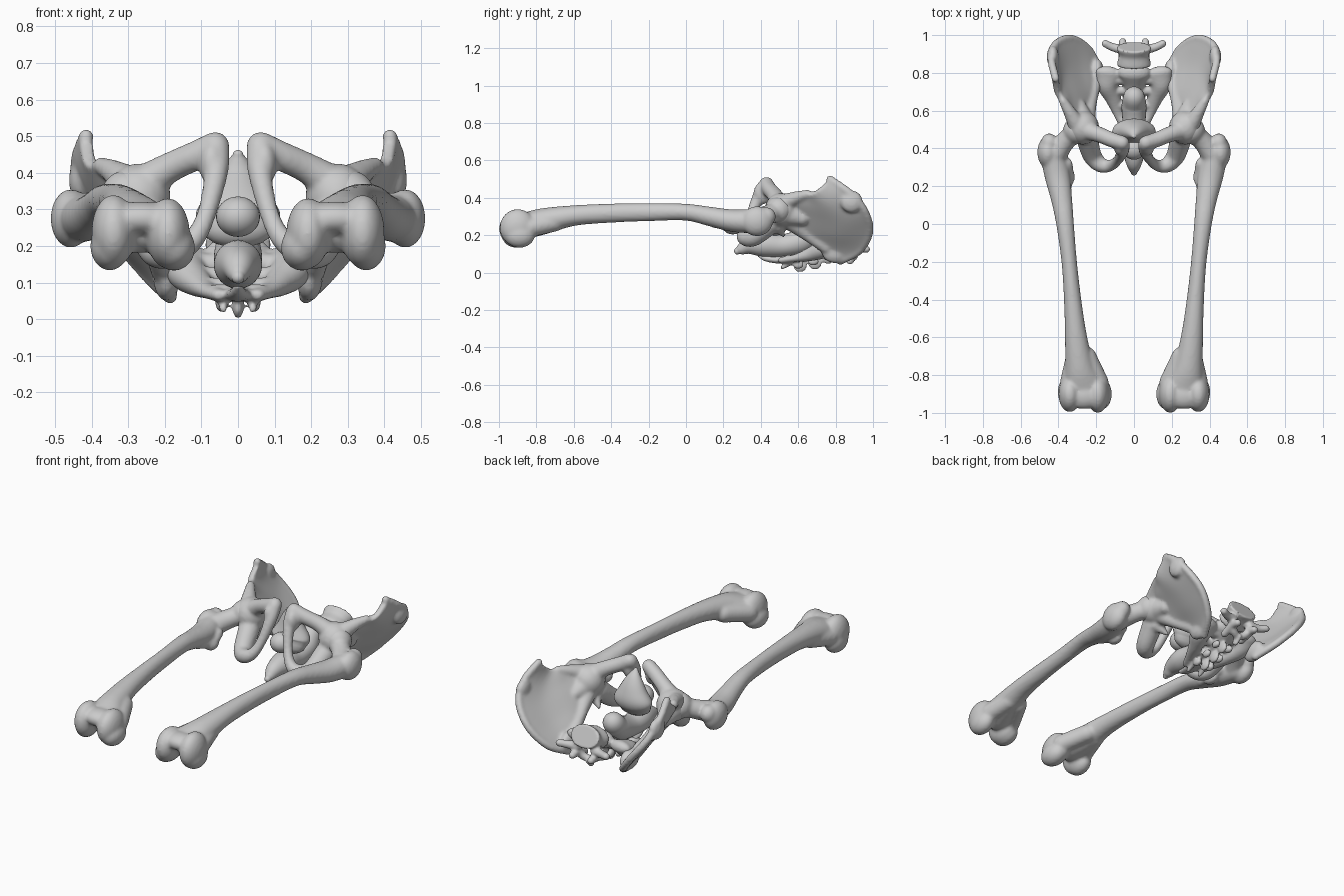
import bpy, bmesh, math
from mathutils import Vector, Matrix


def catmull(pts, n):
    """Smooth interpolation through control points of any dimension."""
    p = [Vector(q) for q in pts]
    p = [p[0] * 2 - p[1]] + p + [p[-1] * 2 - p[-2]]
    out = []
    for i in range(1, len(p) - 2):
        a, b, c, d = p[i - 1:i + 3]
        for k in range(n):
            t = k / n
            out.append((b * 2 + (c - a) * t + (a * 2 - b * 5 + c * 4 - d) * t * t
                        + (b * 3 - a - c * 3 + d) * t ** 3) * 0.5)
    return out + [p[-2]]


def tube(bm, pts, up=(0, 0, 1), rounded=True, segs=24):
    """Loft of ellipses; each point is x, y, z, half width, half height."""
    pts = [tuple(q) if len(q) == 5 else tuple(q) + (q[3],) for q in pts]
    s = catmull(pts, 6)
    c = [Vector(q[:3]) for q in s]
    rings = []
    for i, q in enumerate(s):
        t = (c[min(i + 1, len(c) - 1)] - c[max(i - 1, 0)]).normalized()
        u = t.cross(Vector(up)).normalized()
        rings.append((c[i], u, u.cross(t), q[3], q[4], t))
    if rounded:
        for end, sign in ((0, -1), (-1, 1)):
            o, u, v, a, b, t = rings[end]
            cap = [(o + t * sign * min(a, b) * math.sin(g), u, v,
                    a * math.cos(g), b * math.cos(g), t) for g in (.4, .8, 1.15, 1.45)]
            rings = cap[::-1] + rings if end == 0 else rings + cap
    vs = [[bm.verts.new(o + u * a * math.cos(2 * math.pi * k / segs)
                        + v * b * math.sin(2 * math.pi * k / segs)) for k in range(segs)]
          for o, u, v, a, b, t in rings]
    for r0, r1 in zip(vs, vs[1:]):
        for k in range(segs):
            bm.faces.new((r0[k], r0[(k + 1) % segs], r1[(k + 1) % segs], r1[k]))
    bm.faces.new(vs[0][::-1])
    bm.faces.new(vs[-1])


def blob(bm, loc, scale):
    bmesh.ops.create_uvsphere(bm, u_segments=28, v_segments=18, radius=1,
                              matrix=Matrix.LocRotScale(Vector(loc), None, Vector(scale)))


def plate(bm, rows, half):
    """Curved slab through a grid of control points."""
    cols = [catmull(r, 5) for r in rows]
    g = list(zip(*[catmull(c, 6) for c in zip(*cols)]))
    m, n = len(g), len(g[0])
    sides = [[], []]
    for i in range(m):
        for j in range(n):
            du = g[min(i + 1, m - 1)][j] - g[max(i - 1, 0)][j]
            dv = g[i][min(j + 1, n - 1)] - g[i][max(j - 1, 0)]
            nrm = du.cross(dv).normalized() * half
            sides[0].append(bm.verts.new(g[i][j] + nrm))
            sides[1].append(bm.verts.new(g[i][j] - nrm))
    for i in range(m - 1):
        for j in range(n - 1):
            q = (i * n + j, i * n + j + 1, (i + 1) * n + j + 1, (i + 1) * n + j)
            bm.faces.new([sides[0][k] for k in q])
            bm.faces.new([sides[1][k] for k in q[::-1]])
    rim = ([j for j in range(n)] + [i * n + n - 1 for i in range(1, m)]
           + [(m - 1) * n + j for j in range(n - 2, -1, -1)] + [i * n for i in range(m - 2, 0, -1)])
    for a, b in zip(rim, rim[1:] + rim[:1]):
        bm.faces.new((sides[0][a], sides[1][a], sides[1][b], sides[0][b]))


def finish(bm, name, voxel=0, mirror=False, smooth=4):
    bmesh.ops.recalc_face_normals(bm, faces=bm.faces)
    for f in bm.faces:
        f.smooth = True
    me = bpy.data.meshes.new(name)
    bm.to_mesh(me)
    bm.free()
    ob = bpy.data.objects.new(name, me)
    bpy.context.collection.objects.link(ob)
    if voxel:
        r = ob.modifiers.new("fuse", 'REMESH')
        r.mode, r.voxel_size, r.use_smooth_shade = 'VOXEL', voxel, True
        s = ob.modifiers.new("soften", 'SMOOTH')
        s.factor, s.iterations = 0.5, smooth
    if mirror:
        ob.modifiers.new("other_side", 'MIRROR').use_mirror_merge = False
    return ob


# Thigh bones: shaft, neck and head, trochanters, knee condyles
bm = bmesh.new()
tube(bm, [(.432, .37, .275, .065, .066), (.405, .25, .278, .067, .06), (.383, .13, .3, .056, .052),
          (.365, 0, .323, .047, .045), (.343, -.2, .323, .041, .048), (.325, -.4, .318, .046, .051),
          (.307, -.6, .305, .059, .055), (.287, -.76, .275, .08, .07), (.265, -.86, .25, .115, .07)])
tube(bm, [(.42, .36, .28, .062), (.37, .43, .305, .053), (.31, .49, .333, .052)])
blob(bm, (.303, .495, .335), (.073, .073, .073))
blob(bm, (.457, .38, .275), (.055, .085, .08))
blob(bm, (.448, .43, .3), (.045, .05, .05))
blob(bm, (.345, .25, .235), (.032, .05, .032))
tube(bm, [(.355, .32, .27, .03), (.345, .25, .245, .025), (.37, .15, .27, .03)])
blob(bm, (.34, -.9, .24), (.06, .096, .1))
blob(bm, (.192, -.9, .235), (.06, .1, .096))
blob(bm, (.35, -.89, .2), (.054, .082, .067))
blob(bm, (.175, -.9, .195), (.058, .084, .063))
blob(bm, (.265, -.91, .275), (.1, .07, .046))
tube(bm, [(.25, -.7, .27, .05), (.185, -.84, .24, .052)])
tube(bm, [(.31, -.7, .27, .05), (.34, -.84, .24, .052)])
finish(bm, "thigh_bones", .009, True, smooth=6)

# Hip bones: iliac wing with thick crest
bm = bmesh.new()
crest = [(.415, .77, .5), (.438, .875, .425), (.415, .952, .335), (.335, .982, .225),
         (.245, .93, .12), (.185, .825, .062)]
plate(bm, [crest,
           [(.405, .69, .435), (.39, .77, .36), (.355, .82, .285), (.3, .83, .21),
            (.235, .81, .145), (.19, .75, .11)],
           [(.365, .63, .42), (.345, .66, .36), (.31, .68, .30), (.27, .69, .24),
            (.235, .69, .195), (.205, .68, .16)],
           [(.33, .56, .39), (.31, .56, .37), (.29, .56, .34), (.27, .56, .30),
            (.26, .55, .27), (.25, .55, .25)]], .018)
tube(bm, [c + (.021,) for c in crest])
blob(bm, (.43, .885, .38), (.032, .06, .06))
blob(bm, (.195, .8, .11), (.036, .075, .06))
# Brim ridge, front spines, hip socket, sciatic spine
tube(bm, [(.205, .75, .135, .035), (.228, .65, .2, .033), (.255, .55, .28, .05)])
tube(bm, [(.375, .65, .42, .023), (.345, .6, .405, .032), (.31, .54, .38, .045)])
tube(bm, [(.29, .62, .29, .04), (.275, .53, .32, .075)])
blob(bm, (.272, .51, .335), (.088, .09, .09))
tube(bm, [(.25, .49, .25, .04), (.2, .52, .2, .012)])
# Pubic and sitting branches around the lower opening
tube(bm, [(.27, .5, .36, .055), (.19, .475, .412, .042), (.115, .445, .447, .04), (.062, .43, .475, .038)])
tube(bm, [(.06, .425, .47, .038), (.06, .385, .4, .033), (.085, .34, .29, .026),
          (.12, .312, .22, .03), (.17, .31, .19, .04), (.22, .36, .19, .05), (.25, .46, .27, .058)])
blob(bm, (.072, .41, .425), (.035, .05, .06))
finish(bm, "hip_bones", .009, True, smooth=6)

# Sacrum: central column, side masses, bridges leaving the openings, back bumps
bm = bmesh.new()
tube(bm, [(0, .8, .18, .09, .05), (0, .74, .14, .06, .04), (0, .67, .105, .05, .03),
          (0, .59, .08, .043, .026), (0, .5, .068, .038, .02), (0, .43, .075, .022, .016),
          (0, .395, .09, .012, .012)])
for s in (-1, 1):
    tube(bm, [(s * .135, .8, .165, .068, .035), (s * .14, .74, .13, .058, .05),
              (s * .112, .67, .1, .043, .038), (s * .083, .59, .078, .029, .022),
              (s * .05, .51, .066, .022, .017)])
    for y, z in ((.76, .085), (.68, .06), (.6, .042)):
        blob(bm, (s * .045, y, z), (.017, .03, .022))
    tube(bm, [(s * .04, .56, .055, .016), (s * .04, .515, .028, .011)])
for y, z, w in ((.79, .165, .13), (.705, .12, .12), (.63, .09, .09), (.55, .072, .06)):
    tube(bm, [(-w, y, z, .024), (0, y, z, .024), (w, y, z, .024)])
tube(bm, [(-.13, .765, .15, .03), (0, .765, .15, .03), (.13, .765, .15, .03)])
for y, z in ((.76, .08), (.69, .05), (.61, .036)):
    blob(bm, (0, y, z), (.016, .036, .034))
finish(bm, "sacrum_and_tailbone", .007, smooth=4)

# Lowest lumbar vertebra: waisted body, arch and processes
bm = bmesh.new()
tube(bm, [(0, .838, .2, .09, .062), (0, .855, .206, .089, .062), (0, .895, .222, .08, .056),
          (0, .925, .236, .09, .063), (0, .938, .242, .092, .065)], rounded=False)
for s in (-1, 1):
    tube(bm, [(s * .055, .915, .2, .028), (s * .062, .92, .15, .025), (s * .04, .905, .11, .022),
              (0, .89, .09, .02)], up=(0, 1, 0))
    tube(bm, [(s * .06, .925, .165, .026), (s * .11, .935, .165, .022), (s * .152, .955, .17, .02)])
    tube(bm, [(s * .06, .965, .125, .02), (s * .06, .92, .13, .024), (s * .06, .85, .105, .02)])
tube(bm, [(0, .9, .095, .014, .025), (0, .87, .06, .014, .022)])
finish(bm, "lumbar_vertebra", .007, smooth=4)

# Soft organs: teardrop bladder, round gland, rectum
bm = bmesh.new()
tube(bm, [(0, .475, .25, .1, .055), (0, .49, .29, .115, .068), (0, .49, .35, .08, .055),
          (0, .48, .41, .045, .035), (0, .465, .45, .014, .012)], up=(0, 1, 0))
finish(bm, "bladder")
bm = bmesh.new()
blob(bm, (0, .4, .28), (.06, .06, .055))
finish(bm, "gland")
bm = bmesh.new()
tube(bm, [(0, .67, .22, .058), (0, .62, .17, .066), (0, .52, .145, .06), (0, .42, .15, .066),
          (0, .34, .145, .048), (0, .295, .125, .03), (0, .275, .115, .018)])
finish(bm, "rectum")
